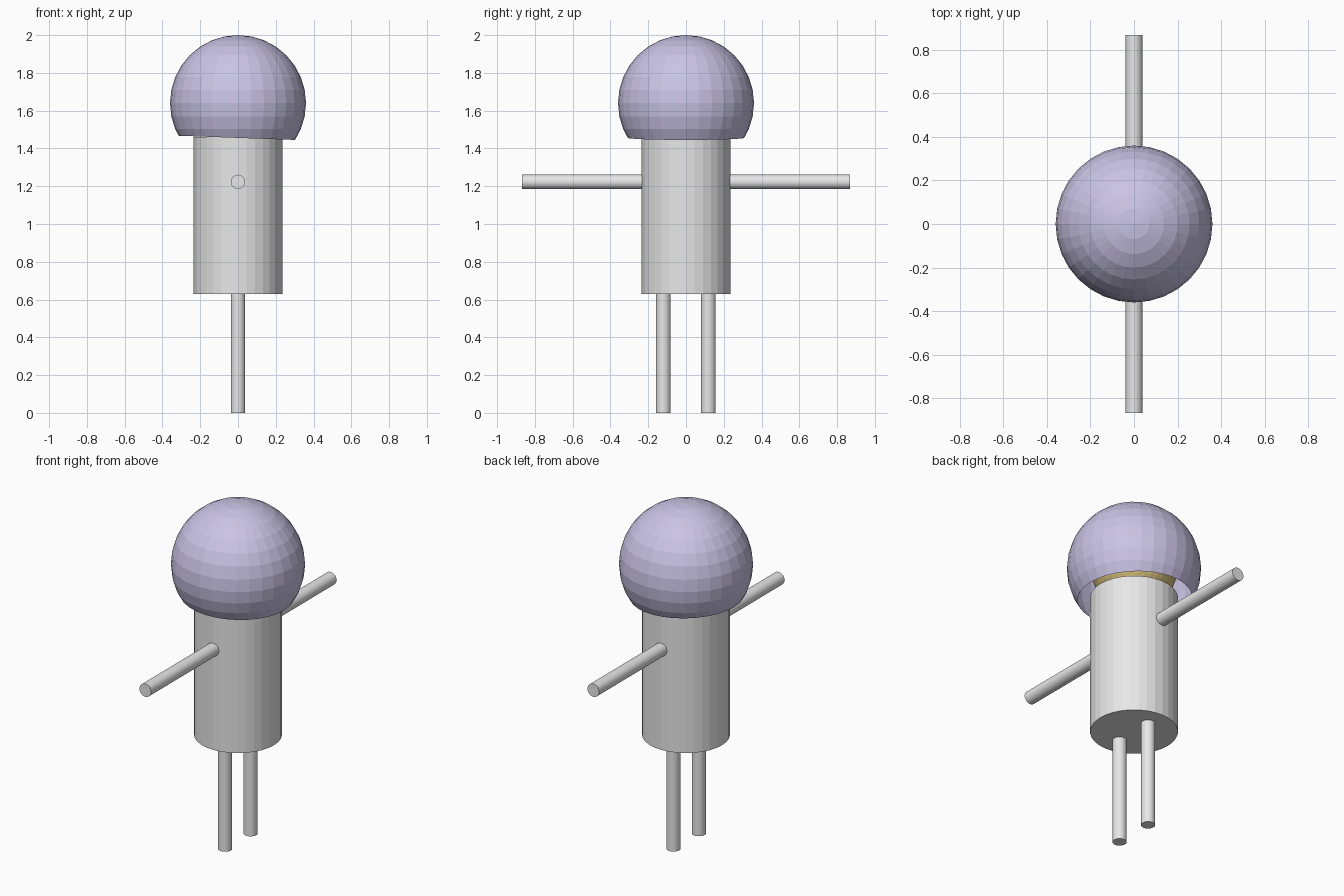
import bpy, bmesh, math
from mathutils import Vector

if "Cube" in bpy.data.objects:
    bpy.data.objects.remove(bpy.data.objects["Cube"])


def material(name, rgb):
    m = bpy.data.materials.new(name)
    m.diffuse_color = (*rgb, 1)
    m.use_nodes = True
    m.node_tree.nodes["Principled BSDF"].inputs["Base Color"].default_value = m.diffuse_color
    return m


GREY = material("light grey", (0.8, 0.8, 0.8))
LAVENDER = material("lavender", (0.59, 0.55, 0.78))
GOLD = material("gold", (0.70, 0.54, 0.22))


def rod(name, start, end, radius):
    """Capped 32-sided cylinder between two points."""
    a, b = Vector(start), Vector(end)
    d = b - a
    bpy.ops.mesh.primitive_cylinder_add(
        vertices=32, radius=radius, depth=d.length, location=(a + b) / 2,
        rotation=d.to_track_quat('Z', 'Y').to_euler())
    ob = bpy.context.object
    ob.name = name
    ob.data.materials.append(GREY)
    return ob


def ball(name, radius, z, mat):
    bpy.ops.mesh.primitive_uv_sphere_add(
        segments=32, ring_count=16, radius=radius, location=(0, 0, z))
    ob = bpy.context.object
    ob.name = name
    ob.data.materials.append(mat)
    return ob


# Torso, with one straight bar for both arms
rod("body", (0, 0, 0.63), (0, 0, 1.46), 0.236)
rod("arms", (0, -0.867, 1.223), (0, 0.867, 1.223), 0.038)

# Legs
for side, y in (("front", -0.12), ("back", 0.118)):
    rod(side + "_leg", (0, y, 0), (0, y, 0.64), 0.038)

# Head hidden beneath the helmet
ball("head", 0.232, 1.64, GOLD)

# Open helmet: sphere cut by a slightly tilted plane
helmet = ball("helmet", 0.36, 1.64, LAVENDER)
bm = bmesh.new()
bm.from_mesh(helmet.data)
tilt = math.radians(2.05)
bmesh.ops.bisect_plane(
    bm, geom=bm.verts[:] + bm.edges[:] + bm.faces[:],
    plane_co=(0, 0, -0.184), plane_no=(math.sin(tilt), 0, math.cos(tilt)),
    clear_inner=True)
bm.to_mesh(helmet.data)
bm.free()
